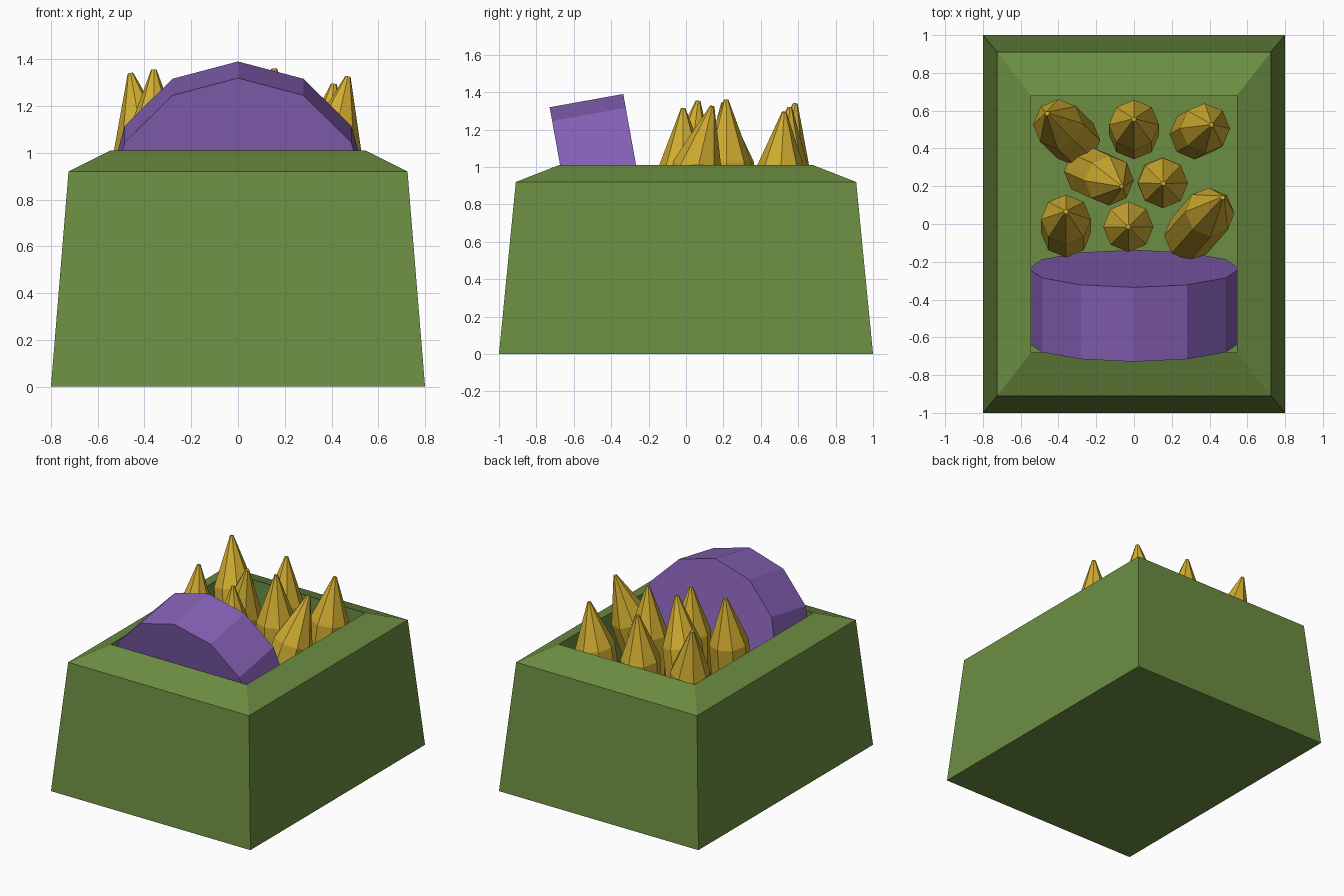
import bpy, bmesh, math
from mathutils import Vector

if "Cube" in bpy.data.objects:
    bpy.data.objects.remove(bpy.data.objects["Cube"])


def material(name, rgb):
    m = bpy.data.materials.new(name)
    m.diffuse_color = (*rgb, 1)
    m.use_nodes = True
    m.node_tree.nodes["Principled BSDF"].inputs["Base Color"].default_value = m.diffuse_color
    return m


def loft(name, rings, mat):
    """Skin a list of equal-length point rings and cap both ends."""
    bm = bmesh.new()
    loops = [[bm.verts.new(p) for p in ring] for ring in rings]
    n = len(loops[0])
    for a, b in zip(loops, loops[1:]):
        for i in range(n):
            j = (i + 1) % n
            bm.faces.new((a[i], a[j], b[j], b[i]))
    bm.faces.new(loops[0][::-1])
    bm.faces.new(loops[-1])
    bmesh.ops.recalc_face_normals(bm, faces=bm.faces)
    me = bpy.data.meshes.new(name)
    bm.to_mesh(me)
    bm.free()
    ob = bpy.data.objects.new(name, me)
    bpy.context.collection.objects.link(ob)
    me.materials.append(mat)
    return ob


green = material("green", (0.15, 0.27, 0.055))
purple = material("purple", (0.24, 0.12, 0.47))
gold = material("gold", (0.64, 0.42, 0.03))

# Tapered box with sloping rim and deep open pocket: half x, half y, z
box_profile = [(0.8, 1.0, 0), (0.725, 0.91, 0.92), (0.545, 0.68, 1.01), (0.545, 0.68, 0.2)]
loft("box", [[(sx * x, sy * y, z) for sx, sy in ((-1, -1), (1, -1), (1, 1), (-1, 1))]
             for x, y, z in box_profile], green)

# Tilted twelve-sided disc standing in the front of the box
bpy.ops.mesh.primitive_cylinder_add(vertices=12, radius=0.56, depth=0.4,
                                    location=(0, -0.433, 0.804),
                                    rotation=(math.radians(100.2), 0, 0))
disc = bpy.context.object
disc.name = "disc"
disc.data.materials.append(purple)

# Pointed eight-sided spikes: tip position, then base x, y
spikes = [
    ((-0.46, 0.585, 1.34), (-0.31, 0.44)),
    ((0.0, 0.555, 1.32), (0.0, 0.475)),
    ((0.41, 0.525, 1.295), (0.32, 0.475)),
    ((-0.065, 0.20, 1.345), (-0.24, 0.28)),
    ((0.155, 0.215, 1.36), (0.15, 0.22)),
    ((-0.36, 0.065, 1.355), (-0.36, -0.045)),
    ((-0.03, -0.015, 1.315), (-0.03, -0.015)),
    ((0.47, 0.14, 1.325), (0.29, -0.065)),
]
for k, (tip, base) in enumerate(spikes):
    tip, base = Vector(tip), Vector((*base, 0.48))
    q = Vector((0, 0, 1)).rotation_difference(tip - base)
    rings = []
    for t, r in ((0, 0.133), (0.62, 0.133), (1, 0.012)):
        c = base.lerp(tip, t)
        rings.append([c + q @ Vector((r * math.cos(i * math.pi / 4),
                                      r * math.sin(i * math.pi / 4), 0)) for i in range(8)])
    loft(f"spike_{k + 1}", rings, gold)
